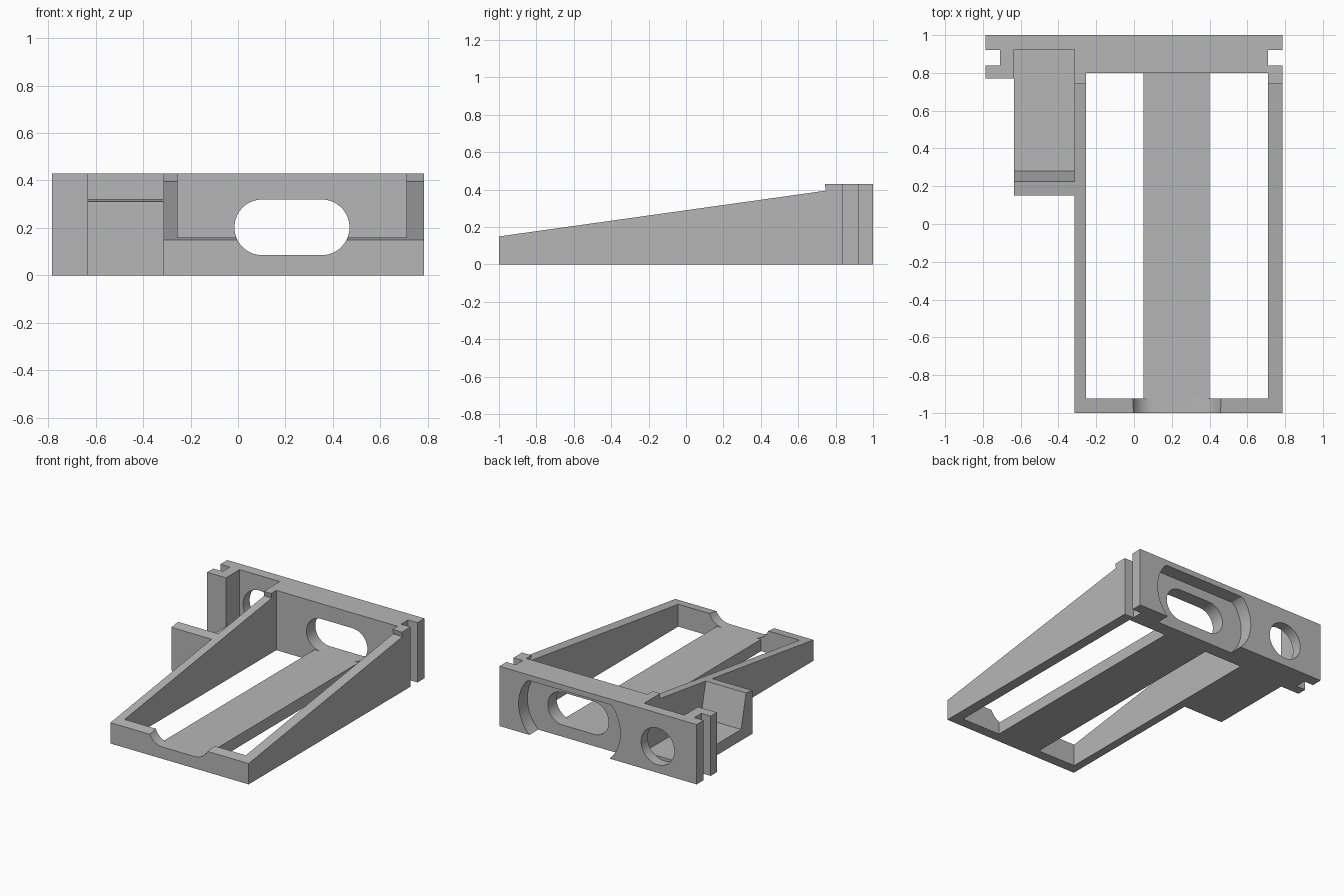
import bpy
import bmesh
import math

cube = bpy.data.objects.get("Cube")
if cube:
    bpy.data.objects.remove(cube, do_unlink=True)

grey = bpy.data.materials.new("matte grey")
grey.use_nodes = True
COLOUR = (0.47, 0.47, 0.47, 1)
grey.diffuse_color = COLOUR
grey.node_tree.nodes["Principled BSDF"].inputs["Base Color"].default_value = COLOUR


def prism(name, outline, axis, start, end):
    """Extrude a flat outline along one axis; x takes (y, z), y takes (x, z), z takes (x, y)."""
    place = {
        "x": lambda p, d: (d, p[0], p[1]),
        "y": lambda p, d: (p[0], d, p[1]),
        "z": lambda p, d: (p[0], p[1], d),
    }[axis]
    bm = bmesh.new()
    base = bm.faces.new([bm.verts.new(place(p, start)) for p in outline])
    grown = bmesh.ops.extrude_face_region(bm, geom=[base])["geom"]
    for v in grown:
        if isinstance(v, bmesh.types.BMVert):
            v.co["xyz".index(axis)] = end
    bmesh.ops.recalc_face_normals(bm, faces=bm.faces)
    mesh = bpy.data.meshes.new(name)
    bm.to_mesh(mesh)
    bm.free()
    mesh.materials.append(grey)
    obj = bpy.data.objects.new(name, mesh)
    bpy.context.collection.objects.link(obj)
    return obj


def obround(cx, cz, half_flat, radius, ceiling=9, steps=28):
    """Rounded slot outline, optionally flattened at a ceiling height."""
    points = []
    for side in (1, -1):
        for i in range(steps + 1):
            a = math.pi * (i / steps - 0.5)
            x = cx + side * (half_flat + radius * math.cos(a))
            points.append((x, min(cz + side * radius * math.sin(a), ceiling)))
    return points


def carve(obj, cutters):
    """Cut holes and keep the finished mesh."""
    for cutter in cutters:
        cutter.hide_render = True
        mod = obj.modifiers.new("cut", "BOOLEAN")
        mod.operation = "DIFFERENCE"
        mod.solver = "EXACT"
        mod.object = cutter
    graph = bpy.context.evaluated_depsgraph_get()
    mesh = bpy.data.meshes.new_from_object(obj.evaluated_get(graph))
    obj.modifiers.clear()
    obj.data = mesh


def slope(y):
    return 0.15 + 0.14 * (y + 1)


# Sloping side rails with a raised block at the back
rail = [(-1, 0), (0.8, 0), (0.8, 0.43), (0.742, 0.43), (0.748, slope(0.748)), (-1, slope(-1))]
prism("left_rail", rail, "x", 0.71, 0.785)
prism("right_rail", rail, "x", -0.315, -0.255)

# Low front rail following the same slope
front = [(-1, 0), (-0.925, 0), (-0.925, slope(-0.925)), (-1, slope(-1))]
front_rail = prism("front_rail", front, "x", -0.255, 0.71)

# Central floor strip
prism("floor_strip", [(-0.925, 0), (0.8, 0), (0.8, 0.085), (-0.925, 0.085)], "x", 0.05, 0.40)

# Back plate with end grooves and a thin section behind the side tray
plate = [(-0.785, 0.77), (-0.635, 0.77), (-0.635, 0.925), (-0.315, 0.925),
         (-0.315, 0.8), (0.785, 0.8), (0.785, 0.84), (0.71, 0.84),
         (0.71, 0.92), (0.785, 0.92), (0.785, 1), (-0.785, 1),
         (-0.785, 0.92), (-0.71, 0.92), (-0.71, 0.84), (-0.785, 0.84)]
back_plate = prism("back_plate", plate, "z", 0, 0.43)

# Side tray, open at its outer side, with a leaning front wall
tray = [(0.15, 0), (0.925, 0), (0.925, 0.08), (0.28, 0.08), (0.225, slope(0.225)), (0.15, slope(0.15))]
prism("side_tray", tray, "x", -0.635, -0.315)

# Long slot, rear recess and round hole
slot = prism("slot_cutter", obround(0.2275, 0.2025, 0.125, 0.1175), "y", -1.1, 1.1)
recess = prism("recess_cutter", obround(0.2275, 0.2025, 0.125, 0.28, ceiling=0.39), "y", 0.9, 1.1)
hole = prism("hole_cutter", obround(-0.475, 0.19, 0.0005, 0.132), "y", 0.87, 1.1)
carve(front_rail, [slot])
carve(back_plate, [slot, recess, hole])
for cutter in (slot, recess, hole):
    bpy.data.objects.remove(cutter, do_unlink=True)

# Smooth the curved cuts, keep corners crisp
for obj in (front_rail, back_plate):
    bpy.ops.object.select_all(action="DESELECT")
    obj.select_set(True)
    bpy.context.view_layer.objects.active = obj
    bpy.ops.object.shade_smooth_by_angle(angle=math.radians(30))
